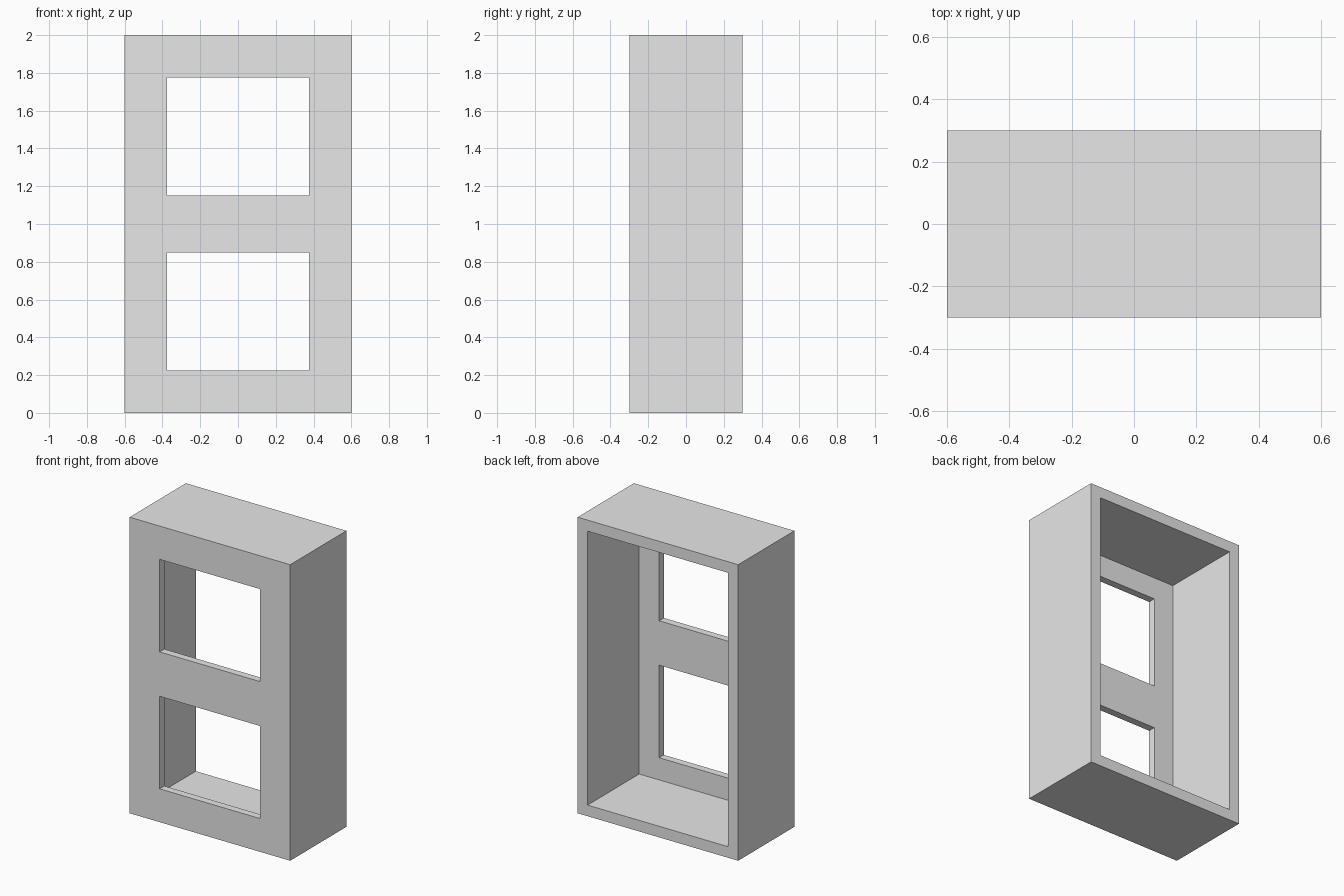
import bpy
import bmesh

cube = bpy.data.objects.get("Cube")
if cube:
    bpy.data.objects.remove(cube, do_unlink=True)

# Main dimensions
HALF_W, HEIGHT, HALF_D = 0.6, 2.0, 0.3
WALL, PANEL = 0.075, 0.05
HOLE_HALF_W = 0.375
HOLES = [(0.225, 0.85), (1.15, 1.775)]

# Plain grey material
grey = bpy.data.materials.new("light_grey")
grey.use_nodes = True
colour = (0.8, 0.8, 0.8, 1.0)
grey.diffuse_color = colour
grey.node_tree.nodes["Principled BSDF"].inputs["Base Color"].default_value = colour


def in_hole(x, z):
    return abs(x) < HOLE_HALF_W and any(lo < z < hi for lo, hi in HOLES)


def in_wall(x, z):
    return abs(x) > HALF_W - WALL or not WALL < z < HEIGHT - WALL


def extrude_back(bm, faces, distance):
    result = bmesh.ops.extrude_face_region(bm, geom=faces)["geom"]
    verts = [g for g in result if isinstance(g, bmesh.types.BMVert)]
    bmesh.ops.translate(bm, verts=verts, vec=(0, distance, 0))
    return [g for g in result if isinstance(g, bmesh.types.BMFace)]


# Front panel as a sheet with two rectangular openings
right = [HOLE_HALF_W, HALF_W - WALL, HALF_W]
xs = [-x for x in reversed(right)] + right
zs = [0, WALL] + [z for hole in HOLES for z in hole] + [HEIGHT - WALL, HEIGHT]
bm = bmesh.new()
for x0, x1 in zip(xs, xs[1:]):
    for z0, z1 in zip(zs, zs[1:]):
        if not in_hole((x0 + x1) / 2, (z0 + z1) / 2):
            corners = [(x0, z0), (x1, z0), (x1, z1), (x0, z1)]
            bm.faces.new([bm.verts.new((x, -HALF_D, z)) for x, z in corners])
bmesh.ops.remove_doubles(bm, verts=bm.verts[:], dist=0.001)

# Panel thickness, then the surrounding walls of the open-backed case
back = extrude_back(bm, bm.faces[:], PANEL)
rim = []
for face in back:
    centre = face.calc_center_median()
    if in_wall(centre.x, centre.z):
        rim.append(face)
extrude_back(bm, rim, 2 * HALF_D - PANEL)
bmesh.ops.recalc_face_normals(bm, faces=bm.faces[:])

mesh = bpy.data.meshes.new("open_backed_case")
bm.to_mesh(mesh)
bm.free()
mesh.materials.append(grey)
case = bpy.data.objects.new("open_backed_case", mesh)
bpy.context.collection.objects.link(case)
